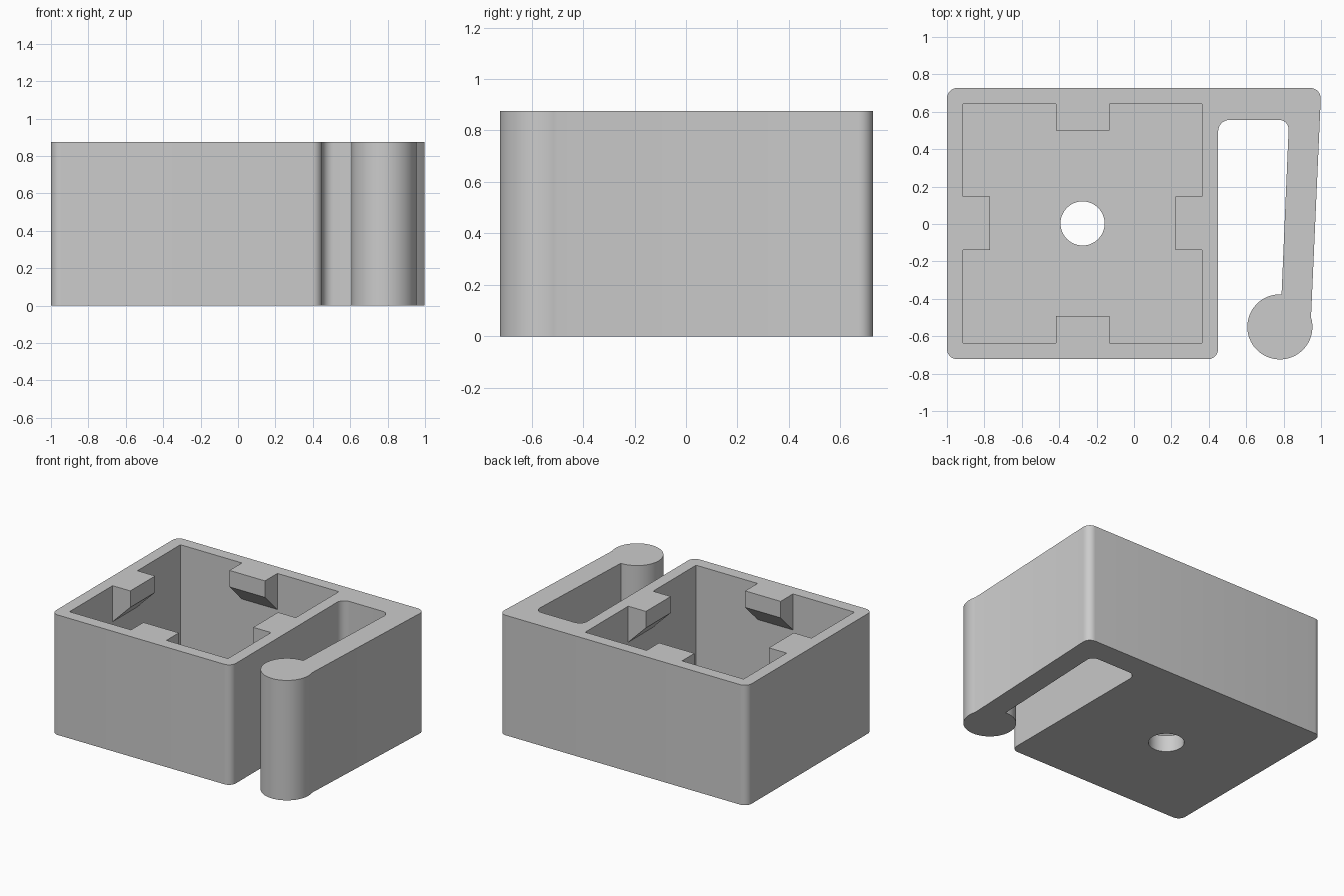
import bpy, bmesh, math
from mathutils import Vector, Matrix

default = bpy.data.objects.get("Cube")
if default:
    bpy.data.objects.remove(default, do_unlink=True)

HEIGHT, FLOOR = 0.875, 0.12
CENTRE = Vector((-0.275, 0.003, 0))   # middle of the square tray
INNER = 0.639                         # half width of the tray cavity

grey = bpy.data.materials.new("light_grey")
grey.use_nodes = True
grey.diffuse_color = (0.6, 0.6, 0.6, 1)
grey.node_tree.nodes["Principled BSDF"].inputs["Base Color"].default_value = (0.6, 0.6, 0.6, 1)


def prism(name, points, offset, matrix=Matrix()):
    """Closed outline pushed along an offset."""
    bm = bmesh.new()
    face = bm.faces.new([bm.verts.new(p) for p in points])
    ext = bmesh.ops.extrude_face_region(bm, geom=[face])
    verts = [g for g in ext["geom"] if isinstance(g, bmesh.types.BMVert)]
    bmesh.ops.translate(bm, verts=verts, vec=offset)
    bmesh.ops.transform(bm, matrix=matrix, verts=bm.verts)
    # The extrusion keeps the starting face, so the prism is closed
    bmesh.ops.recalc_face_normals(bm, faces=bm.faces)
    mesh = bpy.data.meshes.new(name)
    bm.to_mesh(mesh)
    bm.free()
    mesh.materials.append(grey)
    obj = bpy.data.objects.new(name, mesh)
    bpy.context.collection.objects.link(obj)
    return obj


def fillet(before, corner, after, radius, steps=8):
    """Points of an arc rounding one corner."""
    p = Vector(corner)
    a, b = (Vector(before) - p).normalized(), (Vector(after) - p).normalized()
    half = a.angle(b) / 2
    centre = p + (a + b).normalized() * radius / math.sin(half)
    reach = radius / math.tan(half)
    start = (p + a * reach - centre).normalized()
    end = (p + b * reach - centre).normalized()
    return [centre + start.slerp(end, i / steps) * radius for i in range(steps + 1)]


def circle(centre, radius, start, end, steps):
    return [Vector((centre[0] + radius * math.cos(start + (end - start) * i / steps),
                    centre[1] + radius * math.sin(start + (end - start) * i / steps), 0))
            for i in range(steps + 1)]


def combine(target, tool, operation):
    mod = target.modifiers.new(operation.title(), "BOOLEAN")
    mod.operation, mod.object, mod.solver = operation, tool, "EXACT"
    bpy.context.view_layer.objects.active = target
    bpy.ops.object.modifier_apply(modifier=mod.name)
    bpy.data.objects.remove(tool, do_unlink=True)


# Body outline: square tray, back bridge and slanted spring arm with round end
bulb = circle((0.78, -0.55), 0.174, math.radians(87), math.radians(377), 56)
corners = [(-1, 0.727, 0), (-1, -0.723, 0), (0.45, -0.723, 0),
           (0.45, 0.556, 0), (0.829, 0.556, 0)]
outer_tip = (1.001, 0.727, 0)
radii = [0.055, 0.055, 0.055, 0.06, 0.05]
befores = [outer_tip] + corners[:-1]
afters = corners[1:] + [bulb[0]]
outline = []
for before, corner, after, radius in zip(befores, corners, afters, radii):
    outline += fillet(before, corner, after, radius)
outline += bulb
outline += fillet(bulb[-1], outer_tip, corners[0], 0.055)
body = prism("tray_with_spring_arm", outline, (0, 0, HEIGHT))

# Square cavity and round drain hole
square = [CENTRE + Vector((x * INNER, y * INNER, FLOOR))
          for x, y in ((-1, -1), (1, -1), (1, 1), (-1, 1))]
combine(body, prism("cavity_cutter", square, (0, 0, 1)), "DIFFERENCE")
hole = circle(CENTRE, 0.118, 0, math.tau, 48)[:-1]
hole_cutter = prism("hole_cutter", hole, (0, 0, 1), Matrix.Translation((0, 0, -0.3)))
combine(body, hole_cutter, "DIFFERENCE")

# Four retaining tabs, flush with the rim and sloped underneath
root, tip, half = INNER + 0.03, INNER - 0.143, 0.143
section = [(root, -half, HEIGHT), (tip, -half, HEIGHT), (tip, -half, HEIGHT - 0.12),
           (INNER, -half, HEIGHT - 0.263), (root, -half, HEIGHT - 0.263)]
for i in range(4):
    place = Matrix.Translation(CENTRE) @ Matrix.Rotation(i * math.pi / 2, 4, "Z")
    combine(body, prism("retaining_tab", section, (0, 2 * half, 0), place), "UNION")

# Smooth the rounded walls, keep the edges crisp
bpy.ops.object.select_all(action="DESELECT")
body.select_set(True)
bpy.context.view_layer.objects.active = body
bpy.ops.object.shade_smooth_by_angle(angle=math.radians(30))
